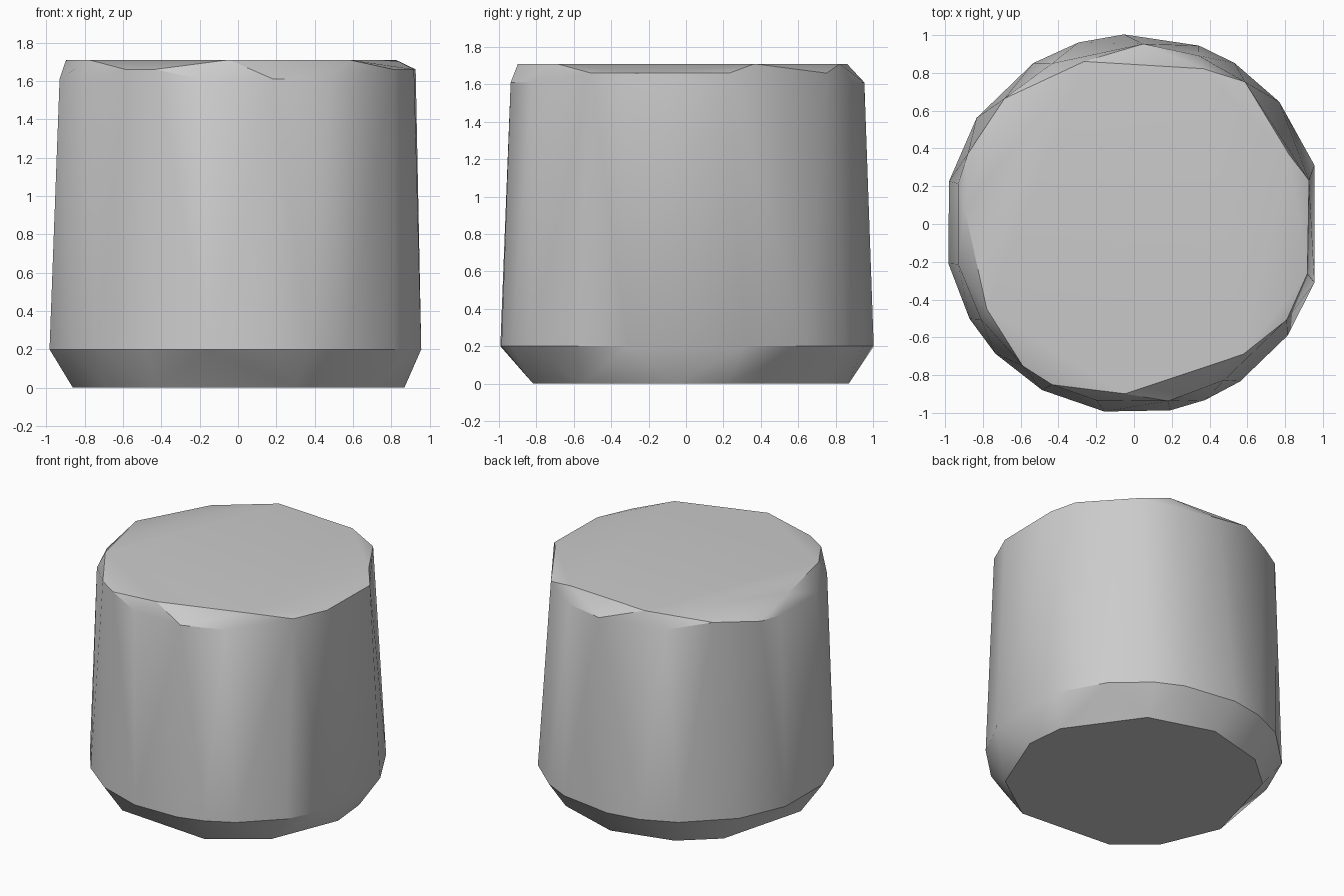
import bpy
import bmesh
from math import radians, cos, sin

# Remove the default object
default_cube = bpy.data.objects.get("Cube")
if default_cube:
    bpy.data.objects.remove(default_cube, do_unlink=True)


def make_material(name, colour):
    material = bpy.data.materials.new(name)
    material.use_nodes = True
    material.diffuse_color = colour
    material.node_tree.nodes["Principled BSDF"].inputs["Base Color"].default_value = colour
    return material


def add_ring(bm, radius, height, angles):
    """Place corner vertices around the axis at the given angles in degrees."""
    for angle in angles:
        a = radians(angle)
        bm.verts.new((radius * cos(a), radius * sin(a), height))


def build_hull(name, rings, material):
    """Wrap uneven rings of corners in one convex faceted skin."""
    bm = bmesh.new()
    for ring in rings:
        add_ring(bm, *ring)
    hull = bmesh.ops.convex_hull(bm, input=bm.verts[:])
    loose = [v for v in bm.verts if not v.link_faces]
    bmesh.ops.delete(bm, geom=loose, context="VERTS")
    # Merge the coplanar triangles of the flat ends
    bmesh.ops.dissolve_limit(bm, angle_limit=radians(0.5),
                             verts=bm.verts[:], edges=bm.edges[:])
    bmesh.ops.recalc_face_normals(bm, faces=bm.faces[:])
    mesh = bpy.data.meshes.new(name)
    bm.to_mesh(mesh)
    bm.free()
    mesh.materials.append(material)
    obj = bpy.data.objects.new(name, mesh)
    bpy.context.collection.objects.link(obj)
    return obj


grey = make_material("plain_grey", (0.6, 0.6, 0.6, 1.0))

# Flat underside
base = (0.87, 0.0, [-40, -4, 15, 56, 89, 120, 142, 188, 218, 241, 290])
# Widest edge, above the lower chamfer
widest = (1.005, 0.2, [-79, -68, -56, -36, -18, 18, 40, 58, 70, 93, 107, 122,
                       146, 167, 192, 210, 223, 241, 261])
# Top of the tapered wall, with a few corners standing higher
shoulder = (0.955, 1.61, [-79, -60, 69, 87, 117, 157, 167, 193, 212, 258])
high_shoulder = (0.955, 1.66, [-32, -16, 14, 52, 136, 232, 243])
# Flat top
crown = (0.9, 1.71, [-93, -50, 24, 66, 107, 175, 210])

drum = build_hull("drum_body", [base, widest, shoulder, high_shoulder, crown], grey)

# Smooth wall with sharp chamfer edges
bpy.ops.object.select_all(action="DESELECT")
drum.select_set(True)
bpy.context.view_layer.objects.active = drum
bpy.ops.object.shade_smooth_by_angle(angle=radians(30))
